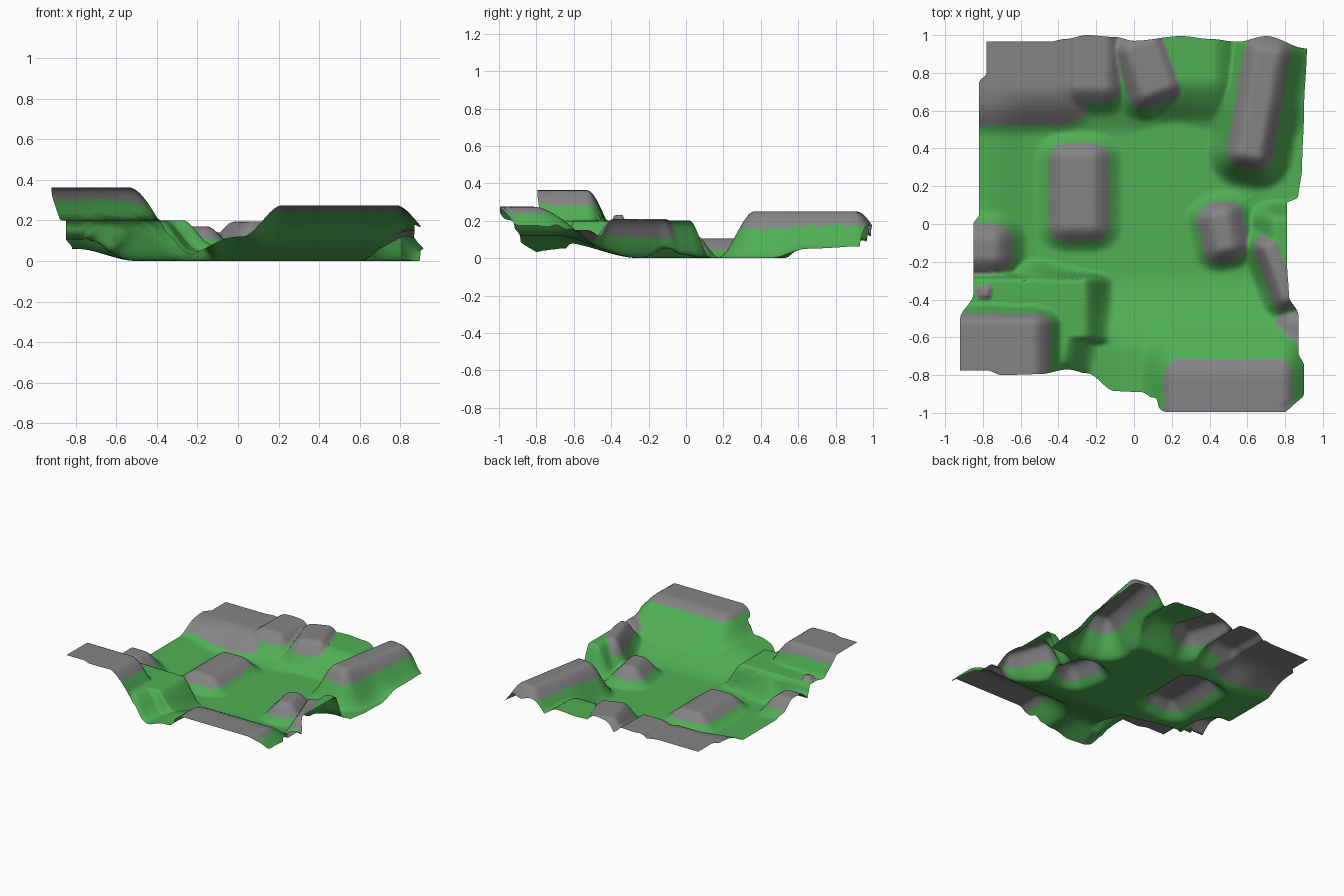
import bpy, bmesh, math

if "Cube" in bpy.data.objects:
    bpy.data.objects.remove(bpy.data.objects["Cube"])

N = 120

def smooth(t):
    t = max(0.0, min(1.0, t))
    return t * t * (3 - 2 * t)

def interp(pts, t):
    if t <= pts[0][0]:
        return pts[0][1]
    for (a, va), (b, vb) in zip(pts, pts[1:]):
        if t <= b:
            return va + (vb - va) * smooth((t - a) / (b - a))
    return pts[-1][1]

# Outline of the ground sheet: x of the sides by y, y of the ends by x
LEFT = [(-.50, -.92), (-.37, -.85), (0, -.85), (.05, -.82), (.75, -.82), (.80, -.78)]
RIGHT = [(-.99, .82), (-.90, .90), (-.75, .90), (-.68, .87), (-.48, .87), (-.38, .82),
         (-.2, .81), (.12, .81), (.14, .87), (.3, .89), (.6, .90), (.93, .915)]
FRONT = [(-.78, -.775), (-.7, -.80), (-.5, -.795), (-.35, -.77), (-.25, -.79),
         (-.1, -.885), (.04, -.89), (.17, -.995), (.8, -.995), (.9, -.93)]
BACK = [(-.45, .965), (-.36, .98), (-.25, 1.0), (-.1, .99), (0, .97), (.25, .995),
        (.4, .98), (.55, .965), (.7, .995), (.91, .93)]

# Hills: centre x, y, half sizes, turn, height, falloff x, y, extent of bare rock
HILLS = [
    (-.78, -.73, .24, .20, 0, .363, .32, .20, .30),    # front left plateau
    (-.61, -.45, .34, .15, 0, .20, .17, .05, 0),       # low terrace
    (-.44, -.52, .10, .18, -14, .20, .20, .14, 0),     # terrace side
    (-.79, -.36, .02, .02, 0, .23, .06, .06, .60),     # small knob
    (-.81, -.13, .06, .04, 0, .175, .19, .17, .55),    # left hill
    (-.29, .17, .06, .18, 0, .105, .18, .15, .55),     # middle hill
    (.47, -.04, .02, .08, 12, .13, .17, .14, .60),     # right hill
    (.77, -.25, .02, .14, 20, .21, .14, .15, .50),     # right edge ridge
    (.84, -.11, .09, .13, 0, .20, .15, .11, 0),        # right edge shoulder
    (.93, -.77, .08, .24, 0, .15, .15, .15, .65),      # front right side
    (.50, -.96, .28, .14, 0, .275, .20, .35, .30),     # front plateau
    (.66, .64, .04, .27, -10, .25, .20, .20, .42),     # back right ridge
    (-.225, .90, .07, .17, 0, .17, .16, .17, .52),     # back hill
    (.08, .83, .06, .12, 20, .195, .17, .16, .55),     # second back hill
    (.29, .93, .12, .16, 0, .155, .20, .24, 0),        # grassy back hill
    (-.66, .92, .26, .19, 0, .145, .25, .26, .80),     # back left plateau
]

def terrain(x, y):
    base = .12 * smooth((-.25 - y) / .45) * smooth((x + .33) / .33)
    base += .05 * smooth((y - .45) / .2)
    base += .06 * smooth((-.5 - x) / .3)
    base -= .02 * math.exp(-((x - .22) ** 2 + (y - .5) ** 2) / .03)
    z, rock = max(base, 0), False
    for cx, cy, hx, hy, turn, h, fx, fy, grey in HILLS:
        c, s = math.cos(math.radians(turn)), math.sin(math.radians(turn))
        u, v = (x - cx) * c + (y - cy) * s, (y - cy) * c - (x - cx) * s
        d = math.hypot(max(abs(u) - hx, 0) / fx, max(abs(v) - hy, 0) / fy)
        zz = base + (h - base) * smooth(1 - d)
        rock = rock or d < grey and zz > z - .02
        if d < 1 and zz > z:
            z, rock = zz, d < grey
    return z, rock

# Terrain sheet fitted to the outline
bm = bmesh.new()
rows = []
for j in range(N + 1):
    row = []
    for i in range(N + 1):
        u, v = i / N, j / N
        x0, y0 = -.85 + 1.75 * u, -.9 + 1.87 * v
        for _ in range(4):
            a, b = interp(FRONT, x0), interp(BACK, x0)
            y0 = a + (b - a) * v
            a, b = interp(LEFT, y0), interp(RIGHT, y0)
            x0 = a + (b - a) * u
        row.append(bm.verts.new((x0, y0, terrain(x0, y0)[0])))
    rows.append(row)
for j in range(N):
    for i in range(N):
        f = bm.faces.new((rows[j][i], rows[j][i + 1], rows[j + 1][i + 1], rows[j + 1][i]))
        f.smooth = True
        m = f.calc_center_median()
        f.material_index = 1 if terrain(m.x, m.y)[1] else 0
me = bpy.data.meshes.new("terrain")
bm.to_mesh(me)
bm.free()

# Grass and rock colours
for name, col in (("grass", (.08, .43, .09, 1)), ("rock", (.23, .23, .235, 1))):
    mat = bpy.data.materials.new(name)
    mat.diffuse_color = col
    mat.use_nodes = True
    mat.node_tree.nodes["Principled BSDF"].inputs["Base Color"].default_value = mat.diffuse_color
    me.materials.append(mat)
ob = bpy.data.objects.new("terrain", me)
bpy.context.collection.objects.link(ob)
